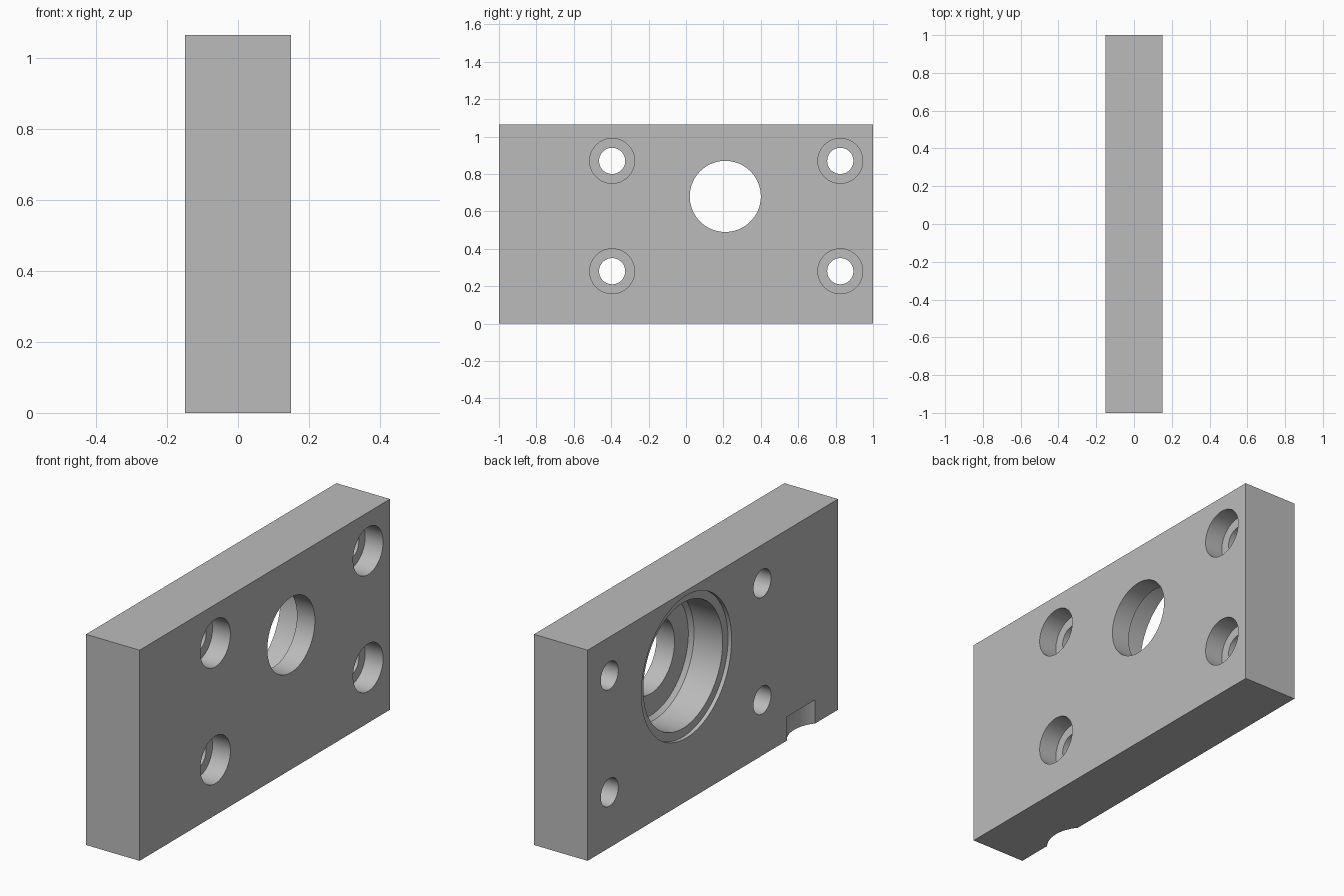
import bpy, bmesh, math
from mathutils import Matrix

cube = bpy.data.objects.get("Cube")
if cube:
    bpy.data.objects.remove(cube, do_unlink=True)

HALF_T, HEIGHT = 0.15, 1.065

steel = bpy.data.materials.new("plain_grey")
steel.use_nodes = True
grey = (0.5, 0.5, 0.5, 1)
steel.diffuse_color = grey
steel.node_tree.nodes["Principled BSDF"].inputs["Base Color"].default_value = grey


def make_object(name, bm):
    bmesh.ops.recalc_face_normals(bm, faces=bm.faces)
    mesh = bpy.data.meshes.new(name)
    bm.to_mesh(mesh)
    bm.free()
    mesh.materials.append(steel)
    obj = bpy.data.objects.new(name, mesh)
    bpy.context.collection.objects.link(obj)
    return obj


def turned_cutter(name, profile, y, z, segments=64):
    """Solid of revolution along x from (x, radius) pairs."""
    bm = bmesh.new()
    rings = []
    for x, r in profile:
        rings.append([bm.verts.new((x, y + r * math.cos(a), z + r * math.sin(a)))
                      for a in (math.tau * i / segments for i in range(segments))])
    for a, b in zip(rings, rings[1:]):
        for i in range(segments):
            j = (i + 1) % segments
            bm.faces.new((a[i], a[j], b[j], b[i]))
    bm.faces.new(rings[0])
    bm.faces.new(rings[-1])
    return make_object(name, bm)


# Plate
bm = bmesh.new()
bmesh.ops.create_cube(bm, size=1, matrix=Matrix.Translation((0, 0, HEIGHT / 2))
                      @ Matrix.Diagonal((2 * HALF_T, 2, HEIGHT, 1)))
plate = make_object("mounting_plate", bm)

# Counterbored bolt holes, wide side on +x
cutters = []
bolt = [(-0.2, 0.07), (0.05, 0.07), (0.05, 0.12), (0.2, 0.12)]
for y in (-0.395, 0.825):
    for z in (0.28, 0.87):
        cutters.append(turned_cutter("bolt_hole_cutter", bolt, y, z))

# Stepped bearing seat, wide side on -x
seat = [(-0.2, 0.36), (-0.13, 0.36), (-0.13, 0.317), (0.03, 0.317),
        (0.05, 0.3), (0.05, 0.19), (0.2, 0.19)]
cutters.append(turned_cutter("bearing_seat_cutter", seat, 0.21, 0.68, 96))

# Shallow round notch in the bottom edge of the -x face
bm = bmesh.new()
bmesh.ops.create_cone(bm, cap_ends=True, segments=96, radius1=0.18, radius2=0.18,
                      depth=0.24, matrix=Matrix.Translation((-0.29, -0.705, 0)))
cutters.append(make_object("notch_cutter", bm))

# Cut everything out, then drop the cutters
for c in cutters:
    mod = plate.modifiers.new(c.name, 'BOOLEAN')
    mod.operation, mod.solver, mod.object = 'DIFFERENCE', 'EXACT', c
bpy.ops.object.select_all(action='DESELECT')
plate.select_set(True)
bpy.context.view_layer.objects.active = plate
for mod in list(plate.modifiers):
    bpy.ops.object.modifier_apply(modifier=mod.name)
for c in cutters:
    bpy.data.objects.remove(c, do_unlink=True)
bpy.ops.object.shade_smooth_by_angle(angle=math.radians(30))
